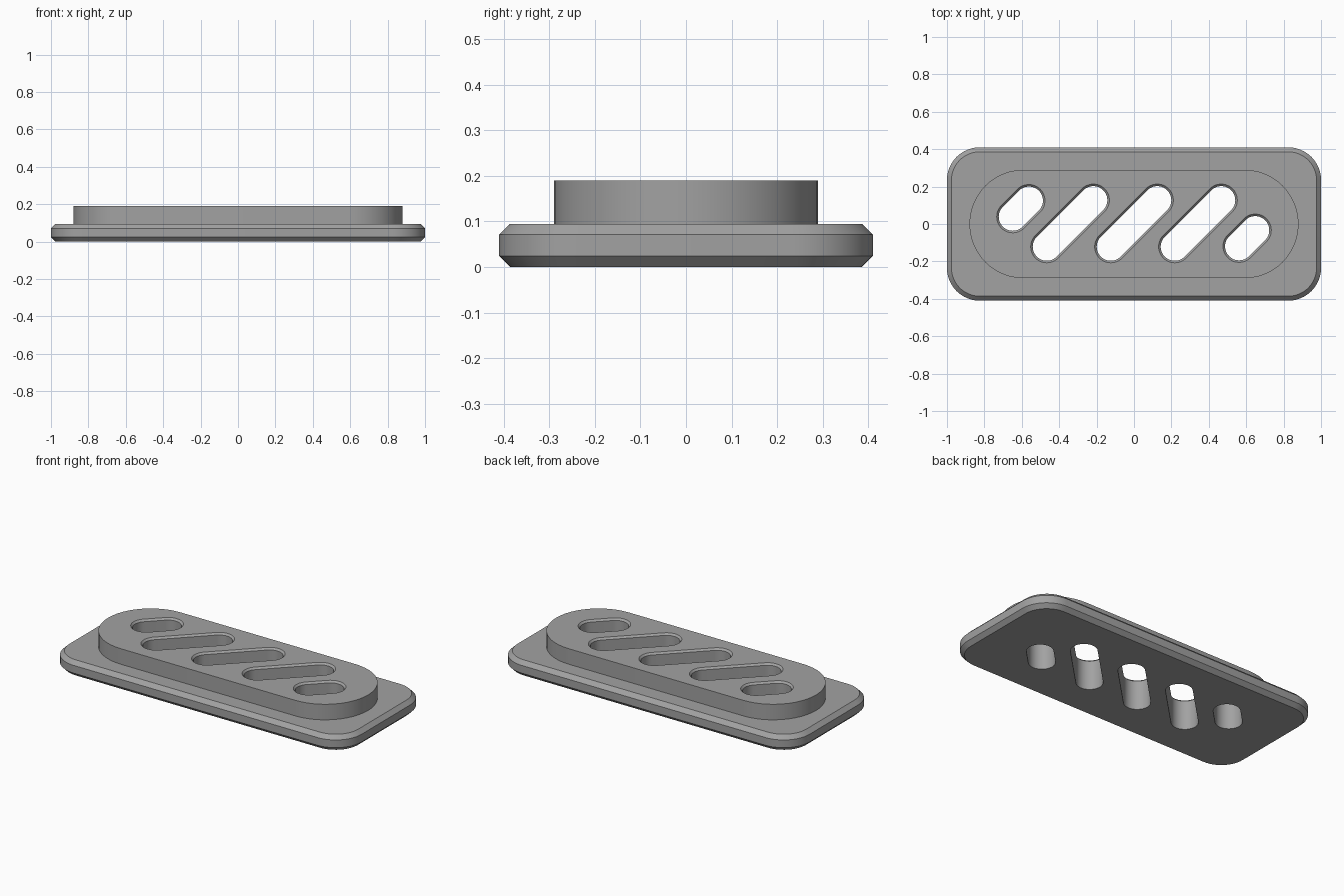
import bpy, bmesh, math

if "Cube" in bpy.data.objects:
    bpy.data.objects.remove(bpy.data.objects["Cube"])

grey = bpy.data.materials.new("grey")
grey.diffuse_color = (0.36, 0.36, 0.36, 1)
grey.use_nodes = True
grey.node_tree.nodes["Principled BSDF"].inputs["Base Color"].default_value = grey.diffuse_color


def rounded_rect(hx, hy, r, z, steps=12):
    """Outline of a rounded rectangle, counter-clockwise."""
    pts = []
    for q, (sx, sy) in enumerate([(1, 1), (-1, 1), (-1, -1), (1, -1)]):
        for i in range(steps + 1):
            a = (q + i / steps) * math.pi / 2
            pts.append((sx * (hx - r) + r * math.cos(a),
                        sy * (hy - r) + r * math.sin(a), z))
    return pts


def loft(name, rings):
    """Closed solid through a stack of outlines with equal point counts."""
    bm = bmesh.new()
    loops = [[bm.verts.new(p) for p in ring] for ring in rings]
    n = len(loops[0])
    for low, high in zip(loops, loops[1:]):
        for i in range(n):
            j = (i + 1) % n
            bm.faces.new((low[i], low[j], high[j], high[i]))
    bm.faces.new(loops[0][::-1])
    bm.faces.new(loops[-1])
    bmesh.ops.remove_doubles(bm, verts=bm.verts, dist=1e-5)
    bmesh.ops.recalc_face_normals(bm, faces=bm.faces)
    mesh = bpy.data.meshes.new(name)
    bm.to_mesh(mesh)
    bm.free()
    mesh.materials.append(grey)
    obj = bpy.data.objects.new(name, mesh)
    bpy.context.collection.objects.link(obj)
    return obj


# Chamfered base plate with a raised stadium-shaped boss
HX, HY, R, C = 1.0, 0.41, 0.175, 0.024
BASE_TOP, BOSS_TOP = 0.095, 0.19
plate = loft("slotted_plate", [
    rounded_rect(HX - C, HY - C, R - C, 0),
    rounded_rect(HX, HY, R, C),
    rounded_rect(HX, HY, R, BASE_TOP - C),
    rounded_rect(HX - C, HY - C, R - C, BASE_TOP),
    rounded_rect(0.88, 0.29, 0.29, BASE_TOP),
    rounded_rect(0.88, 0.29, 0.29, BOSS_TOP),
])

# Diagonal through slots: centre x, centre y, half length between cap centres
SLOT_R, LIP = 0.075, 0.011
LONG, SHORT = 0.176, 0.061
slots = [(-0.605, 0.082, SHORT), (-0.342, 0.003, LONG), (0, 0.003, LONG),
         (0.342, 0.003, LONG), (0.605, -0.076, SHORT)]
for x, y, half in slots:
    levels = [(SLOT_R, -0.05), (SLOT_R, BOSS_TOP - LIP),
              (SLOT_R + LIP, BOSS_TOP), (SLOT_R + LIP, BOSS_TOP + 0.05)]
    cutter = loft("slot_cutter", [rounded_rect(half + r, r, r, z) for r, z in levels])
    cutter.location = (x, y, 0)
    cutter.rotation_euler.z = math.pi / 4
    cutter.hide_render = True
    cutter.hide_set(True)
    cut = plate.modifiers.new("slot", 'BOOLEAN')
    cut.object = cutter
    cut.solver = 'EXACT'

# Apply the cuts, then smooth the rounded walls
bpy.context.view_layer.update()
result = bpy.data.meshes.new_from_object(
    plate.evaluated_get(bpy.context.evaluated_depsgraph_get()))
plate.modifiers.clear()
plate.data = result
for obj in [o for o in bpy.data.objects if o != plate]:
    bpy.data.objects.remove(obj)
bpy.context.view_layer.objects.active = plate
plate.select_set(True)
bpy.ops.object.shade_smooth_by_angle(angle=math.radians(30))
